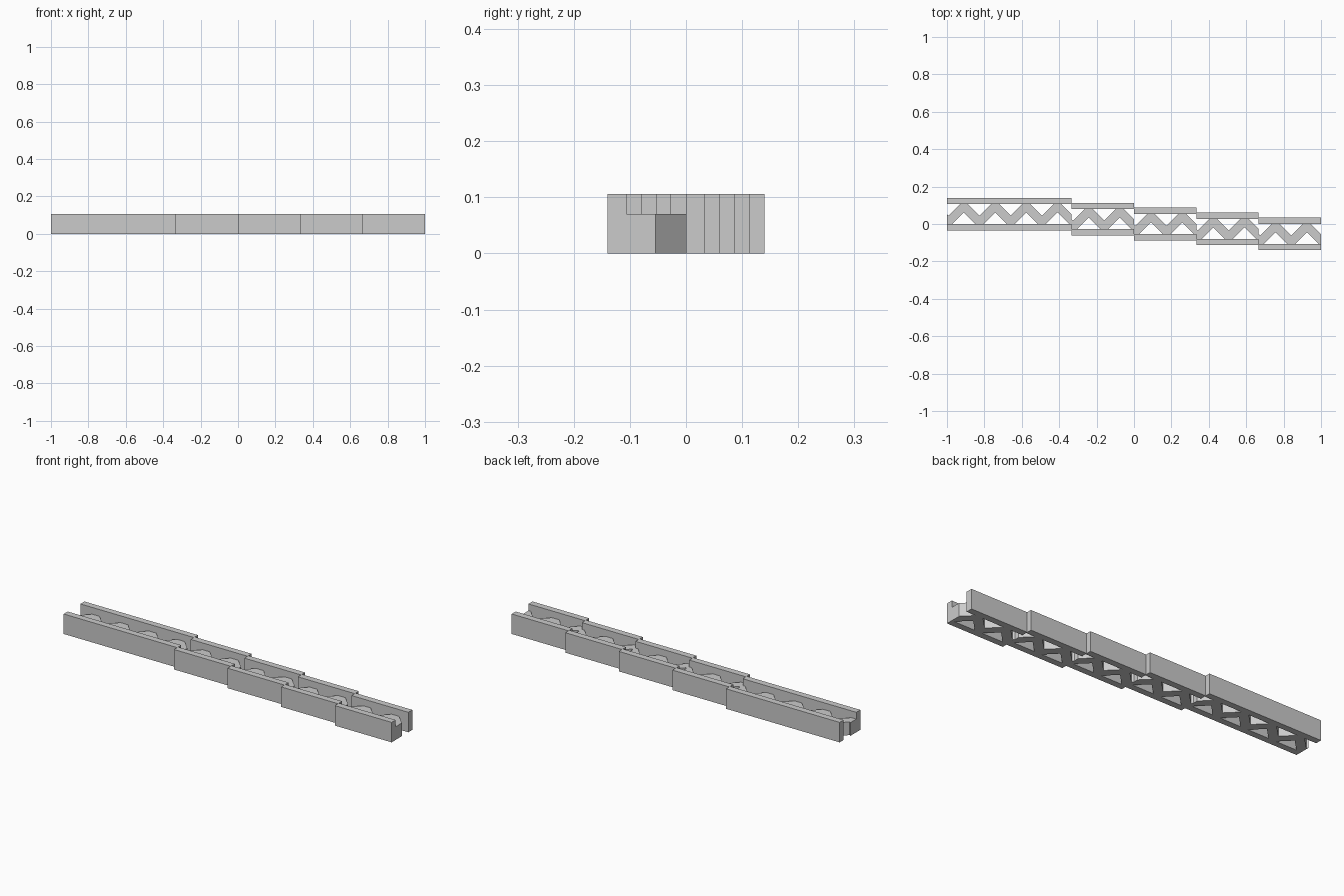
import bpy
import bmesh
from mathutils import Vector

cube = bpy.data.objects.get("Cube")
if cube:
    bpy.data.objects.remove(cube, do_unlink=True)

# Overall sizes
HEIGHT = 0.106
WEB_HEIGHT = 0.07
RAIL = 0.034
GAP = 0.106
STEP = 0.0265
PERIOD = 1 / 6
STRUT = 0.066      # strut width measured along y
SHIFT = 0.0075     # offset of the zigzag along x

grey = bpy.data.materials.new("plain_grey")
grey.use_nodes = True
colour = (0.6, 0.6, 0.6, 1)
grey.diffuse_color = colour
grey.node_tree.nodes["Principled BSDF"].inputs["Base Color"].default_value = colour


def finish(bm, name):
    mesh = bpy.data.meshes.new(name)
    bm.to_mesh(mesh)
    bm.free()
    mesh.materials.append(grey)
    obj = bpy.data.objects.new(name, mesh)
    bpy.context.collection.objects.link(obj)
    return obj


def rail(name, x0, x1, y0):
    """Upright side wall running along x."""
    bm = bmesh.new()
    bmesh.ops.create_cube(bm, size=1)
    bmesh.ops.scale(bm, vec=(x1 - x0, RAIL, HEIGHT), verts=bm.verts)
    bmesh.ops.translate(bm, vec=((x0 + x1) / 2, y0 + RAIL / 2, HEIGHT / 2), verts=bm.verts)
    finish(bm, name)


def truss(name, x0, x1, y0):
    """Zigzag band trimmed to the gap between the rails, then thickened upward."""
    bm = bmesh.new()
    half = PERIOD / 2
    middle = y0 + GAP / 2
    count = round((x1 - x0) / half)
    lower, upper = [], []
    for i in range(-1, count + 2):
        x = x0 + SHIFT + i * half
        y = middle + (half / 2 if i % 2 else -half / 2)
        lower.append(bm.verts.new((x, y - STRUT / 2, 0)))
        upper.append(bm.verts.new((x, y + STRUT / 2, 0)))
    for i in range(len(lower) - 1):
        bm.faces.new((lower[i], lower[i + 1], upper[i + 1], upper[i]))

    for point, normal in (((x0, 0, 0), (-1, 0, 0)), ((x1, 0, 0), (1, 0, 0)),
                          ((0, y0, 0), (0, -1, 0)), ((0, y0 + GAP, 0), (0, 1, 0))):
        bmesh.ops.bisect_plane(bm, geom=bm.verts[:] + bm.edges[:] + bm.faces[:],
                               plane_co=Vector(point), plane_no=Vector(normal),
                               clear_outer=True)
    obj = finish(bm, name)
    solid = obj.modifiers.new("thickness", 'SOLIDIFY')
    solid.thickness = WEB_HEIGHT
    solid.offset = 1


# One long section followed by four short ones, each stepped toward the front
ends = [-1, -1 / 3, 0, 1 / 3, 2 / 3, 1]
for i in range(len(ends) - 1):
    x0, x1 = ends[i], ends[i + 1]
    inner = -i * STEP
    rail(f"front_rail_{i + 1}", x0, x1, inner - RAIL)
    rail(f"back_rail_{i + 1}", x0, x1, inner + GAP)
    truss(f"zigzag_web_{i + 1}", x0, x1, inner)
